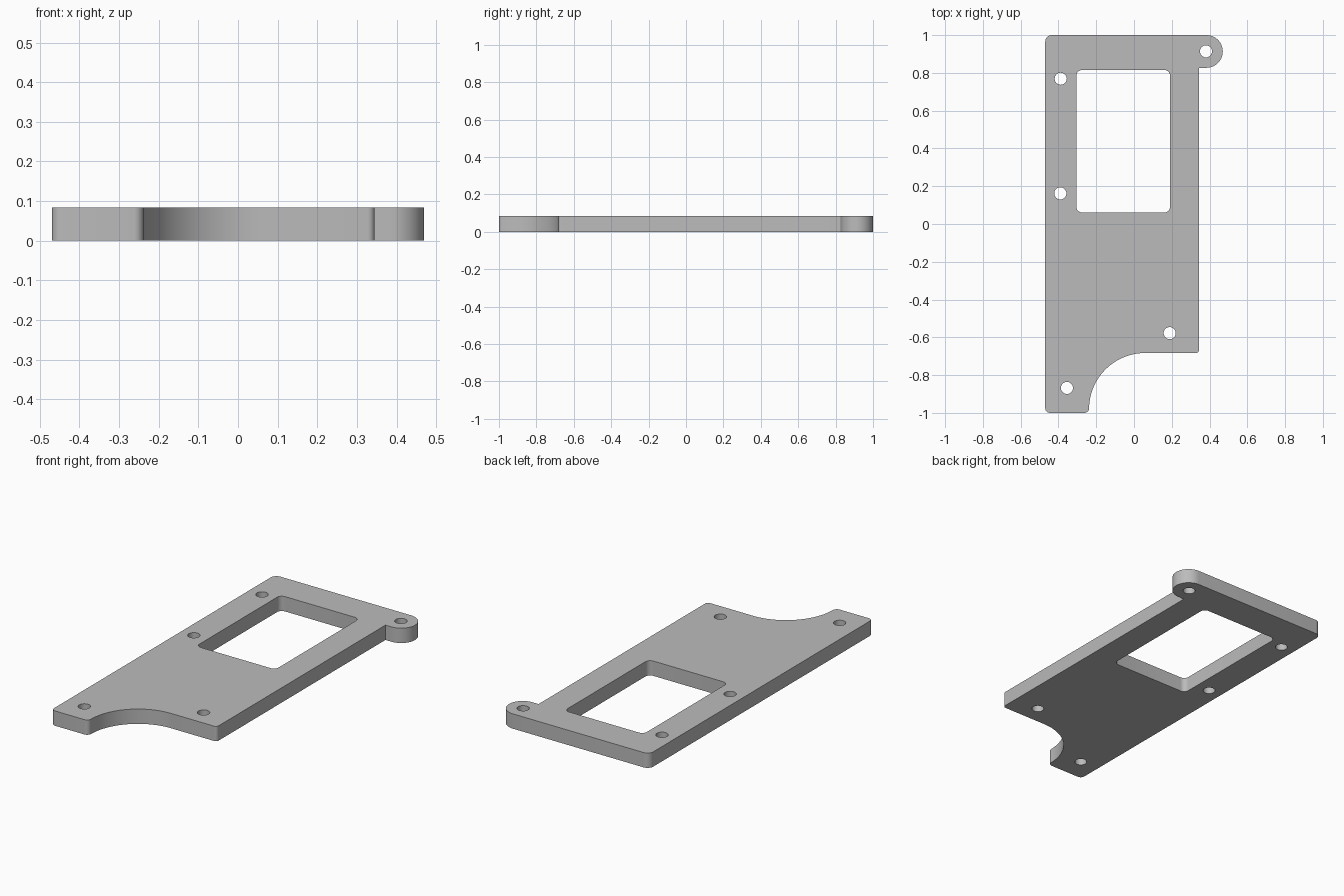
import bpy
import bmesh
from math import cos, sin, radians

cube = bpy.data.objects.get("Cube")
if cube:
    bpy.data.objects.remove(cube)

THICKNESS = 0.084
HOLE_RADIUS = 0.032


def arc(cx, cy, r, start, end, steps=8):
    """Points along a circular arc, angles in degrees."""
    angles = [radians(start + (end - start) * i / steps) for i in range(steps + 1)]
    return [(cx + r * cos(a), cy + r * sin(a)) for a in angles]


def circle(cx, cy, r, steps=32):
    return arc(cx, cy, r, 0, 360, steps)[:-1]


def rounded_rectangle(x0, x1, y0, y1, r):
    return (arc(x0 + r, y0 + r, r, 180, 270) + arc(x1 - r, y0 + r, r, 270, 360)
            + arc(x1 - r, y1 - r, r, 0, 90) + arc(x0 + r, y1 - r, r, 90, 180))


# Outer outline: foot, concave cutout, right corner, round ear, top corner
left, right, step = -0.47, 0.345, -0.683
foot, sweep = -0.238, 0.297
outline = (
    arc(left + 0.025, -0.975, 0.025, 180, 270)
    + arc(foot - 0.025, -0.975, 0.025, 270, 360)
    + arc(foot + sweep, step - sweep, sweep, 180, 90, 32)
    + arc(right - 0.018, step + 0.018, 0.018, 270, 360)
    + [(right, 0.827)]
    + arc(0.3835, 0.9135, 0.0865, -90, 90, 32)
    + arc(left + 0.035, 0.965, 0.035, 90, 180)
)

# Window and screw holes
window = rounded_rectangle(-0.305, 0.191, 0.061, 0.815, 0.03)
hole_centres = [(-0.388, 0.769), (-0.39, 0.162), (0.381, 0.914),
                (0.189, -0.578), (-0.355, -0.868)]
loops = [outline, window] + [circle(x, y, HOLE_RADIUS) for x, y in hole_centres]

# Fill the flat profile, then extrude it to a solid plate
bm = bmesh.new()
edges = []
for points in loops:
    verts = [bm.verts.new((x, y, 0)) for x, y in points]
    edges += [bm.edges.new((v, verts[i - 1])) for i, v in enumerate(verts)]
bmesh.ops.triangle_fill(bm, edges=edges, use_beauty=True, normal=(0, 0, 1))
extruded = bmesh.ops.extrude_face_region(bm, geom=bm.faces[:], use_keep_orig=True)
top_verts = [g for g in extruded["geom"] if isinstance(g, bmesh.types.BMVert)]
bmesh.ops.translate(bm, verts=top_verts, vec=(0, 0, THICKNESS))
bmesh.ops.recalc_face_normals(bm, faces=bm.faces[:])
mesh = bpy.data.meshes.new("mounting_plate")
bm.to_mesh(mesh)
bm.free()

plate = bpy.data.objects.new("mounting_plate", mesh)
bpy.context.collection.objects.link(plate)

# Single grey material
grey = bpy.data.materials.new("light_grey")
grey.use_nodes = True
colour = (0.5, 0.5, 0.5, 1)
grey.diffuse_color = colour
grey.node_tree.nodes["Principled BSDF"].inputs["Base Color"].default_value = colour
mesh.materials.append(grey)

# Smooth curved walls, sharp rims
bpy.ops.object.select_all(action="DESELECT")
plate.select_set(True)
bpy.context.view_layer.objects.active = plate
bpy.ops.object.shade_smooth_by_angle(angle=radians(30))
